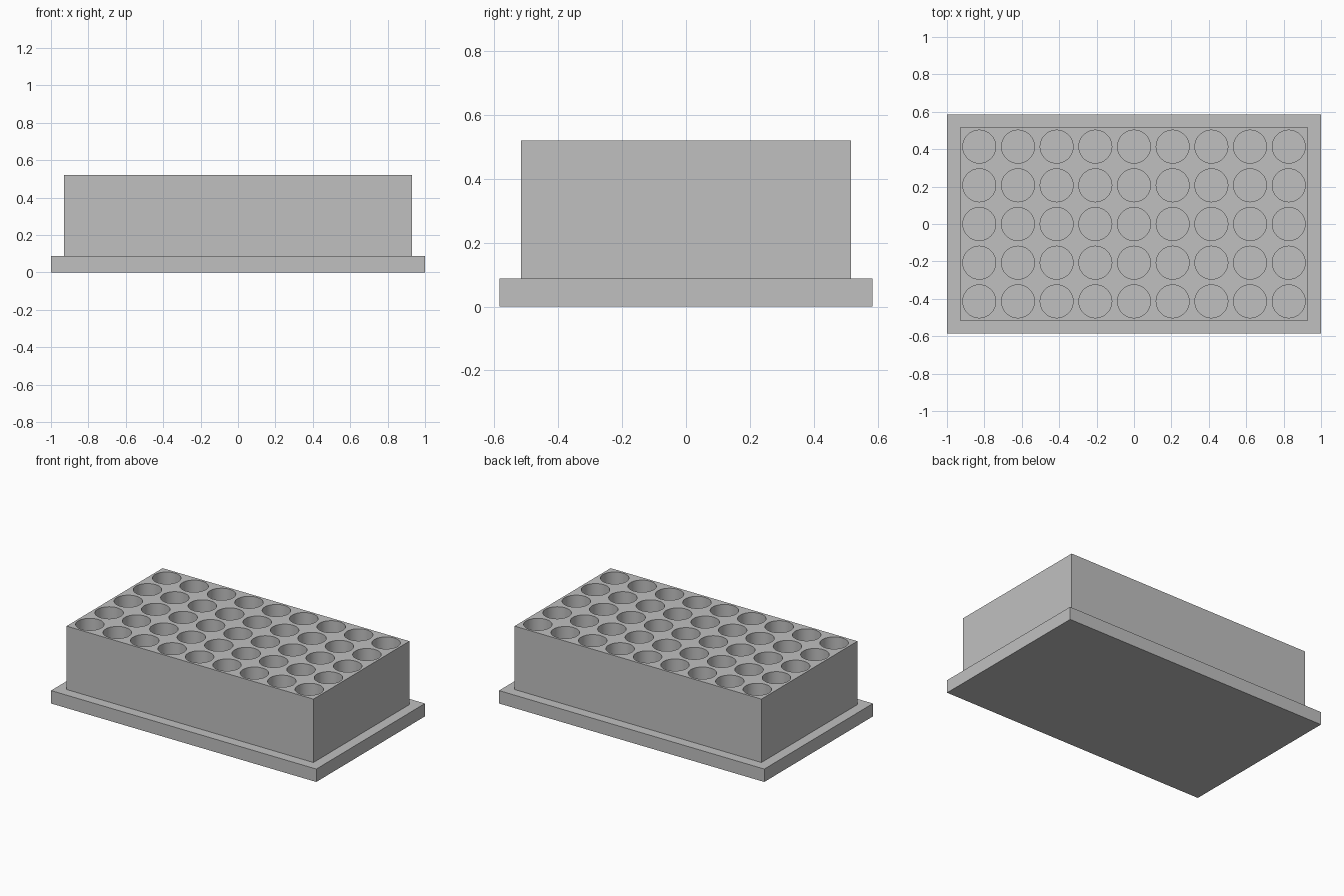
import bpy
import bmesh
from mathutils import Matrix, Vector

default_cube = bpy.data.objects.get("Cube")
if default_cube:
    bpy.data.objects.remove(default_cube, do_unlink=True)

COLS, ROWS = 9, 5
PITCH = 0.2068
HOLE_RADIUS = 0.088
BASE_TOP = 0.088
TOP = 0.52

grey = bpy.data.materials.new("plain grey")
grey.use_nodes = True
colour = (0.527, 0.527, 0.527, 1)
grey.diffuse_color = colour
grey.node_tree.nodes["Principled BSDF"].inputs["Base Color"].default_value = colour


def add_object(name, bm):
    mesh = bpy.data.meshes.new(name)
    bm.to_mesh(mesh)
    bm.free()
    mesh.materials.append(grey)
    obj = bpy.data.objects.new(name, mesh)
    bpy.context.collection.objects.link(obj)
    return obj


def add_box(name, width, depth, bottom, top):
    bm = bmesh.new()
    place = Matrix.Translation((0, 0, (bottom + top) / 2))
    size = Matrix.Diagonal((width, depth, top - bottom, 1))
    bmesh.ops.create_cube(bm, size=1, matrix=place @ size)
    return add_object(name, bm)


# Base plate and the block standing on it
base_plate = add_box("base_plate", 2, 1.17, 0, BASE_TOP)
rack_block = add_box("rack_block", COLS * PITCH, ROWS * PITCH, BASE_TOP, TOP)

# Grid of cylinders that cut the wells
bm = bmesh.new()
for col in range(COLS):
    for row in range(ROWS):
        centre = Vector(((col - (COLS - 1) / 2) * PITCH,
                         (row - (ROWS - 1) / 2) * PITCH,
                         (BASE_TOP + TOP) / 2))
        bmesh.ops.create_cone(bm, cap_ends=True, segments=64,
                              radius1=HOLE_RADIUS, radius2=HOLE_RADIUS,
                              depth=TOP - BASE_TOP + 0.1,
                              matrix=Matrix.Translation(centre))
well_cutter = add_object("well_cutter", bm)
well_cutter.hide_render = True

# Cut the wells down to the base plate
cut = rack_block.modifiers.new("wells", "BOOLEAN")
cut.operation = "DIFFERENCE"
cut.solver = "EXACT"
cut.object = well_cutter
bpy.ops.object.select_all(action="DESELECT")
bpy.context.view_layer.objects.active = rack_block
rack_block.select_set(True)
bpy.ops.object.modifier_apply(modifier=cut.name)
bpy.data.objects.remove(well_cutter, do_unlink=True)

# Round well walls with crisp rims
bpy.ops.object.shade_smooth_by_angle()
